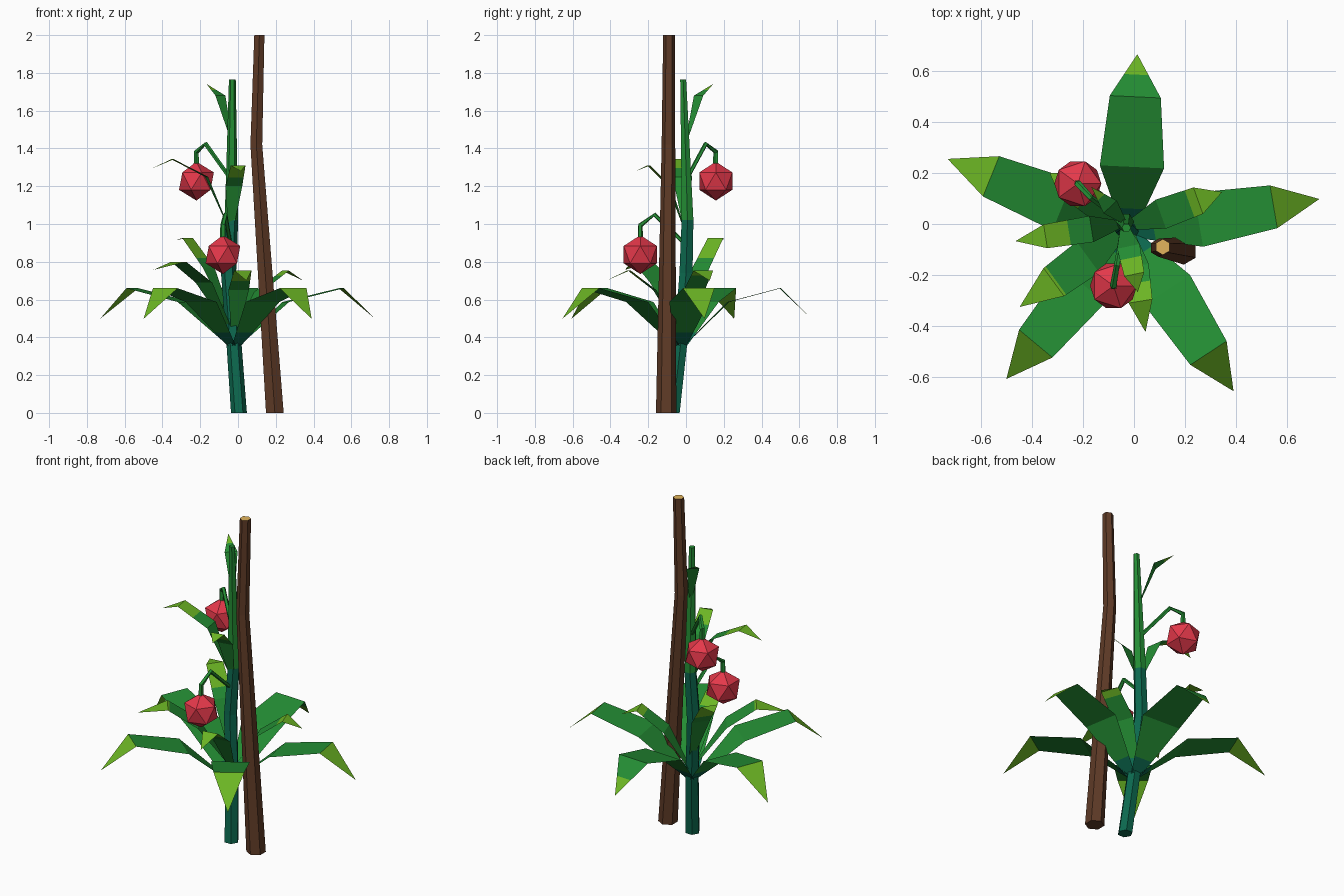
import bpy, bmesh, math
from mathutils import Vector

if "Cube" in bpy.data.objects:
    bpy.data.objects.remove(bpy.data.objects["Cube"])


def material(name, rgb):
    m = bpy.data.materials.new(name)
    lin = [(c / 255 / 12.92 if c < 11 else ((c / 255 + 0.055) / 1.055) ** 2.4) for c in rgb]
    m.diffuse_color = (*lin, 1)
    m.use_nodes = True
    m.node_tree.nodes["Principled BSDF"].inputs["Base Color"].default_value = m.diffuse_color
    return m


TEAL = material("deep teal green", (12, 104, 78))
GREEN = material("leaf green", (36, 142, 52))
LIME = material("leaf tip lime", (108, 182, 36))
RED = material("fruit red", (228, 56, 74))
BROWN = material("wood brown", (94, 58, 38))
TAN = material("cut wood tan", (226, 180, 92))


def make(name, bm, mats):
    me = bpy.data.meshes.new(name)
    bm.to_mesh(me)
    bm.free()
    for m in mats:
        me.materials.append(m)
    ob = bpy.data.objects.new(name, me)
    bpy.context.collection.objects.link(ob)
    return ob


def tube(name, path, radii, sides, mats, start=0.0, level=True, rule=None):
    """Closed tube along a path; level=True keeps the rings horizontal."""
    pts = [Vector(p) for p in path]
    bm = bmesh.new()
    rings = []
    for i, p in enumerate(pts):
        u, v = Vector((1, 0, 0)), Vector((0, 1, 0))
        if not level:
            t = (pts[min(i + 1, len(pts) - 1)] - pts[max(i - 1, 0)]).normalized()
            u = (pts[-1] - pts[0]).cross(Vector((0, 0, 1))).normalized()
            v = t.cross(u).normalized()
        angles = [start + math.tau * k / sides for k in range(sides)]
        rings.append([bm.verts.new(p + radii[i] * (u * math.cos(a) + v * math.sin(a))) for a in angles])
    for a, b in zip(rings, rings[1:]):
        for k in range(sides):
            n = (k + 1) % sides
            bm.faces.new((a[k], a[n], b[n], b[k]))
    bm.faces.new(rings[0][::-1])
    bm.faces.new(rings[-1])
    bmesh.ops.recalc_face_normals(bm, faces=bm.faces)
    if rule:
        for f in bm.faces:
            f.material_index = rule(f)
    return make(name, bm, mats)


def leaf(name, base, tip, profile, lime_t, teal_t=0.0):
    """Folded flat blade. profile: (fraction, height, half width) from base to tip."""
    rows = list(profile)
    for cut in (teal_t, lime_t):
        for a, b in zip(rows, rows[1:]):
            if a[0] + 0.01 < cut < b[0] - 0.01:
                k = (cut - a[0]) / (b[0] - a[0])
                rows.append(tuple(x + (y - x) * k for x, y in zip(a, b)))
                break
        rows.sort()
    base, tip = Vector(base), Vector(tip)
    run = tip - base
    side = Vector((-run.y, run.x)).normalized()
    bm = bmesh.new()
    verts = []
    for t, z, w in rows:
        c = base + run * t
        edge = [c + side * w, c - side * w] if w else [c]
        verts.append([bm.verts.new((e.x, e.y, z)) for e in edge])
    for i, (a, b) in enumerate(zip(verts, verts[1:])):
        f = bm.faces.new(a[:] + b[::-1])
        mid = (rows[i][0] + rows[i + 1][0]) / 2
        f.material_index = 2 if mid > lime_t else (0 if mid < teal_t else 1)
        f.normal_update()
        if f.normal.z < 0:
            f.normal_flip()
    return make(name, bm, [TEAL, GREEN, LIME])


# Support stake with a pale cut top
tube("stake", [(0.195, -0.105, 0), (0.097, -0.093, 1.42), (0.113, -0.09, 2)],
     [0.054, 0.036, 0.031], 6, [BROWN, TAN], math.pi / 6,
     rule=lambda f: int(f.normal.z > 0.9))

# Main stem, teal below and green above
tube("stem", [(0.005, -0.07, 0), (-0.02, -0.03, 0.35), (-0.05, 0, 0.74),
              (-0.035, 0.008, 1.02), (-0.033, 0, 1.3), (-0.03, -0.015, 1.765)],
     [0.042, 0.04, 0.04, 0.036, 0.029, 0.018], 6, [TEAL, GREEN],
     rule=lambda f: int(f.calc_center_median().z > 1.02))

# Five large drooping leaves
big_tips = [((0.726, 0.098), 0.76, 0.085), ((0.013, 0.665), 0.885, 0.1),
            ((-0.73, 0.255), 0.76, 0.085), ((-0.5, -0.607), 0.76, 0.085),
            ((0.39, -0.655), 0.76, 0.085)]
for i, (tip, lime, w) in enumerate(big_tips):
    leaf(f"large_leaf_{i + 1}", (-0.02, -0.03), tip,
         [(0, 0.335, 0.022), (0.365, 0.587, w * 1.26), (0.76, 0.66, w), (1, 0.498, 0)],
         lime, 0.13)

# Smaller leaves climbing the stem
leaf("small_leaf_east", (-0.03, -0.01), (0.345, 0.125),
     [(0, 0.4, 0.015), (0.36, 0.64, 0.06), (0.75, 0.753, 0.055), (1, 0.7, 0)], 0.66)
leaf("small_leaf_south", (-0.02, -0.02), (0.045, -0.423),
     [(0, 0.4, 0.015), (0.36, 0.65, 0.055), (0.7, 0.755, 0.047), (1, 0.7, 0)], 0.52)
leaf("small_leaf_southwest", (-0.03, -0.02), (-0.448, -0.325),
     [(0, 0.42, 0.015), (0.36, 0.69, 0.075), (0.68, 0.8, 0.068), (1, 0.757, 0)], 0.66)
leaf("small_leaf_northwest", (-0.04, 0.0), (-0.33, 0.2),
     [(0, 0.5, 0.015), (0.4, 0.77, 0.055), (0.78, 0.925, 0.05), (1, 0.917, 0)], 0.52)
leaf("upper_leaf_west", (-0.045, 0.0), (-0.464, -0.067),
     [(0, 0.97, 0.012), (0.29, 1.25, 0.052), (0.72, 1.343, 0.047), (1, 1.29, 0)], 0.5)
leaf("upper_leaf_south", (-0.04, 0.0), (0.015, -0.266),
     [(0, 0.95, 0.012), (0.33, 1.2, 0.045), (0.74, 1.31, 0.04), (1, 1.28, 0)], 0.5)
leaf("top_leaf", (-0.04, 0.01), (-0.167, 0.145),
     [(0, 1.47, 0.01), (0.42, 1.68, 0.036), (1, 1.742, 0)], 0.7)

# Hanging fruits on hooked stalks
fruits = [("upper", (-0.22, 0.158, 1.227), (-0.172, 0.105, 1.425), (-0.04, 0.005, 1.24)),
          ("lower", (-0.08, -0.242, 0.838), (-0.067, -0.167, 1.05), (-0.04, 0.0, 0.89))]
for name, c, bend, root in fruits:
    bm = bmesh.new()
    bmesh.ops.create_icosphere(bm, subdivisions=1, radius=0.103)
    bmesh.ops.translate(bm, verts=bm.verts, vec=c)
    make(f"{name}_fruit", bm, [RED])
    tube(f"{name}_fruit_stalk",
         [root, bend, (c[0], c[1], c[2] + 0.155), (c[0], c[1], c[2] + 0.085)],
         [0.011, 0.012, 0.014, 0.015], 5, [GREEN], level=False)
